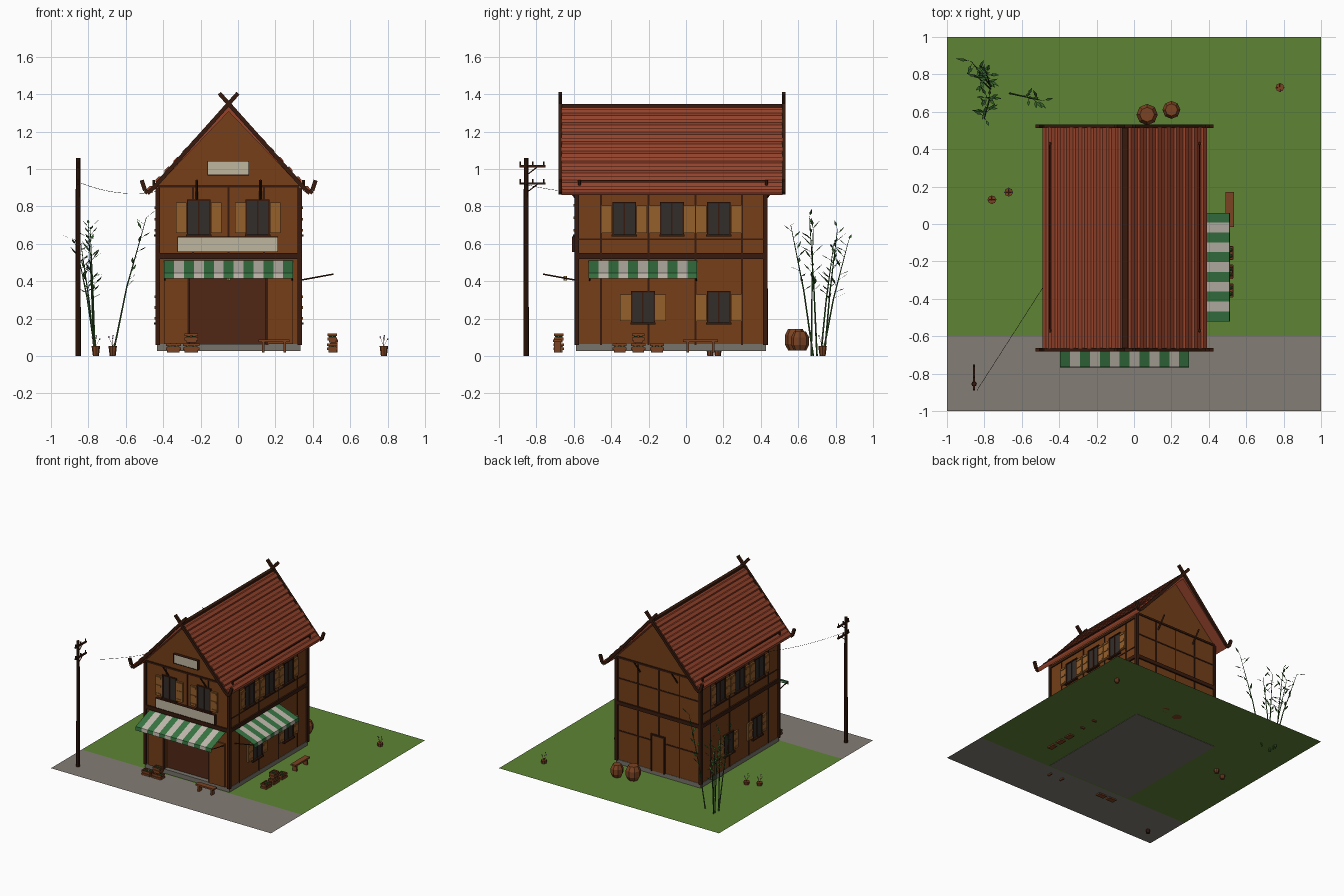
import bpy, bmesh, math, random
from mathutils import Vector, Matrix

if "Cube" in bpy.data.objects:
    bpy.data.objects.remove(bpy.data.objects["Cube"])
random.seed(4)
CX, Y0, Y1, G = -0.05, -0.585, 0.425, 0.03   # house centre x, front, back, ground level
X0, X1 = CX - 0.38, CX + 0.38


def mat(name, hexcol):
    m = bpy.data.materials.new(name)
    c = [int(hexcol[i:i + 2], 16) / 255 for i in (0, 2, 4)]
    m.diffuse_color = [*[v ** 2.2 for v in c], 1]
    m.use_nodes = True
    m.node_tree.nodes["Principled BSDF"].inputs["Base Color"].default_value = m.diffuse_color
    return m


WALL, DARK, MID = mat("wall", "74411f"), mat("dark_timber", "3a2015"), mat("shutter", "94602f")
TILE, GLASS, INSIDE = mat("tile", "94452f"), mat("glass", "36312e"), mat("interior", "512b1c")
GREEN, WHITE, SIGN = mat("awning_green", "3a7444"), mat("awning_white", "bfb8ac"), mat("sign", "bdb59d")
GRASS, ROAD, STONE = mat("grass", "5f8338"), mat("road", "837c75"), mat("stone", "77736a")
CRATE, LEAF, WIRE = mat("crate", "7a4426"), mat("leaf", "365c2c"), mat("wire", "25211f")
FLOWER, LAMP = mat("flower", "a58ab0"), mat("lamp", "c99a3c")


class Part:
    """Gathers simple solids into one named object."""
    def __init__(self, name, *mats):
        self.bm, self.name, self.mats = bmesh.new(), name, mats

    def box(self, x0, x1, y0, y1, z0, z1):
        m = Matrix.Translation(((x0 + x1) / 2, (y0 + y1) / 2, (z0 + z1) / 2))
        bmesh.ops.create_cube(self.bm, size=1, matrix=m @ Matrix.Diagonal((x1 - x0, y1 - y0, z1 - z0, 1)))

    def rod(self, a, b, r, r2=None, n=6):
        a, b = Vector(a), Vector(b)
        m = Matrix.Translation((a + b) / 2) @ (b - a).to_track_quat('Z', 'Y').to_matrix().to_4x4()
        bmesh.ops.create_cone(self.bm, cap_ends=True, segments=n, radius1=r,
                              radius2=r if r2 is None else r2, depth=(b - a).length, matrix=m)

    def prism(self, pts, y0, y1):
        a, b = ([self.bm.verts.new((x, y, z)) for x, z in pts] for y in (y0, y1))
        self.bm.faces.new(a)
        self.bm.faces.new(b[::-1])
        for i in range(len(pts)):
            j = (i + 1) % len(pts)
            self.bm.faces.new((a[j], a[i], b[i], b[j]))

    def face(self, pts, idx=0):
        f = self.bm.faces.new([self.bm.verts.new(p) for p in pts])
        f.material_index = idx

    def done(self, solid=True):
        if solid:
            bmesh.ops.recalc_face_normals(self.bm, faces=self.bm.faces)
        me = bpy.data.meshes.new(self.name)
        self.bm.to_mesh(me)
        for m in self.mats:
            me.materials.append(m)
        o = bpy.data.objects.new(self.name, me)
        bpy.context.collection.objects.link(o)
        return o


# ground and road
for name, m, a, b in (("grass", GRASS, -0.6, 1), ("road", ROAD, -1, -0.6)):
    p = Part(name, m)
    p.face([(-1, a, G), (1, a, G), (1, b, G), (-1, b, G)])
    p.done(False)

# house body with shop recess
p = Part("foundation", STONE); p.box(X0 - .003, X1 + .003, Y0 - .003, Y1 + .003, G - .002, .065); p.done()
p = Part("house_walls", WALL)
p.prism([(X0, .06), (X1, .06), (X1, .91), (CX, 1.315), (X0, .91)], Y0, Y1)
house = p.done()
p = Part("shop_cutter"); p.box(-.26, .15, Y0 - .1, Y0 + .04, .062, .44); cut = p.done()
cut.hide_render = True
cut.hide_set(True)
b = house.modifiers.new("recess", 'BOOLEAN'); b.object = cut; b.solver = 'EXACT'
p = Part("shop_interior", INSIDE); p.box(-.26, .15, Y0 + .034, Y0 + .05, .062, .44); p.done()
p = Part("shop_side_panels", WALL)
for x0, x1 in ((-.395, -.27), (.16, .295)):
    p.box(x0, x1, Y0 - .012, Y0, .065, .42)
p.done()

# timber frame
p = Part("timber_frame", DARK)
for x in (X0, X1):
    for y in (Y0, Y1):
        p.box(x - .012, x + .012, y - .012, y + .012, .06, .9)
for y in (Y0, Y1):
    p.box(X0, X1, y - .012, y + .012, .52, .55)
    p.box(X0, X1, y - .008, y + .008, .9, .915)
for x in (X0, X1):
    p.box(x - .012, x + .012, Y0, Y1, .52, .55)
    p.box(x - .008, x + .008, Y0, Y1, .87, .89)
    p.box(x - .004, x + .004, Y0, Y1, .62, .628)
    for y in (-.455, -.2, .05, .3):
        p.box(x - .004, x + .004, y - .005, y + .005, .06, .89)
for x in (-.24, -.05, .14):
    p.box(x - .005, x + .005, Y1 - .004, Y1 + .004, .36 if x == -.05 else .06, .9)
    p.box(x - .005, x + .005, Y0 - .004, Y0 + .004, .55, .9)
for z in (.3, .73):
    p.box(X0, X1, Y1 - .004, Y1 + .004, z, z + .01)
for x in (-.265, .155):
    p.box(x - .008, x + .008, Y0 - .008, Y0 + .008, .06, .44)
# gable brackets
for x in (CX - .17, CX + .17):
    for y, s in ((Y0, -1), (Y1, 1)):
        p.rod((x, y, .84), (x, y + s * .075, .94), .007, n=4)
p.done()

# back door
p = Part("back_door", WALL); p.box(-.1, .005, Y1, Y1 + .008, .06, .35); p.done()
p = Part("back_door_frame", DARK)
for a in (-.112, .005):
    p.box(a, a + .012, Y1, Y1 + .014, .06, .362)
p.box(-.112, .017, Y1, Y1 + .014, .35, .362)
p.done()

# windows: built on a wall given by origin and sideways/outward axes
glass, frame, shut = Part("window_glass", GLASS), Part("window_frames", DARK), Part("shutters", MID)


def window(org, u, out, z0, z1, w=.06):
    def bx(part, a, b, d, c, e):
        q = [Vector(org) + Vector(u) * s + Vector(out) * t for s, t in ((a, -.003), (b, d))]
        xs, ys = sorted(v.x for v in q), sorted(v.y for v in q)
        part.box(*xs, *ys, c, e)
    bx(glass, -w, w, .005, z0, z1)
    bx(frame, -w - .008, w + .008, .02, z0 - .012, z0)
    bx(frame, -w - .004, w + .004, .012, z1, z1 + .008)
    bx(frame, -.004, .004, .01, z0, z1)
    for s in (-1, 1):
        bx(frame, s * w - .004, s * w + .004, .012, z0, z1)
        a, b = sorted((s * (w + .005), s * (w + .062)))
        bx(shut, a, b, .012, z0 + .008, z1 - .01)
        for k in range(3):
            zz = z0 + .015 + k * (z1 - z0 - .045) / 2
            bx(shut, a + .006, b - .006, .017, zz, zz + .014)


for x in (-.21, .105):
    window((x, Y0, 0), (1, 0, 0), (0, -1, 0), .65, .83)
for x, s, low in ((X1, 1, (-.23, .175)), (X0, -1, (-.3, .07))):
    for y in (-.33, -.075, .175):
        window((x, y, 0), (0, 1, 0), (s, 0, 0), .65, .815)
    for y in low:
        window((x, y, 0), (0, 1, 0), (s, 0, 0), .18, .34)
for q in (glass, frame, shut):
    q.done()

# signs
for name, x0, x1, z0, z1 in (("shop_sign", -.32, .21, .56, .635), ("gable_sign", -.16, .055, .97, 1.04)):
    p = Part(name, SIGN); p.box(x0, x1, Y0 - .02, Y0, z0, z1); p.done()
    p = Part(name + "_frame", DARK)
    for z in (z0 - .004, z1):
        p.box(x0 - .004, x1 + .004, Y0 - .024, Y0, z, z + .004)
    for x in (x0 - .004, x1):
        p.box(x, x + .004, Y0 - .024, Y0, z0, z1)
    p.done()

# roof: stepped tile rows on each slope
EX, EZ, RZ, N = .435, .875, 1.335, 9
p = Part("roof_tiles", TILE)
d = Vector((-EX, RZ - EZ)); nrm = Vector((RZ - EZ, EX)).normalized()
top = []
for i in range(N):
    for t, h in ((0, .004), (.12, .014), (.5, .014), (.62, .004)):
        v = Vector((EX, EZ)) + d * ((i + t) / N) + nrm * h
        top.append((v.x, v.y))
prof = top + [(0, RZ + .004), (0, RZ - .028), (EX - .008, EZ - .014)]
for s in (-1, 1):
    p.prism([(CX + s * x, z) for x, z in prof], -.665, .515)
p.done()
p = Part("roof_ridge_and_snow_bars", DARK)
p.box(CX - .014, CX + .014, -.665, .515, RZ - .005, RZ + .012)
for s in (-1, 1):
    x = CX + s * .4
    p.rod((x, -.58, .936), (x, .43, .936), .004)
    for y in (-.57, .43):
        p.rod((x, y, .9), (x, y, .94), .008)
p.done()

# crossed barge boards with curled ends
p = Part("barge_boards", DARK)
for y in (-.672, .522):
    for s in (-1, 1):
        pts = [(-.05, 1.405), (.41, .89), (.433, .872), (.447, .885), (.465, .94)]
        for (a, c), (e, f) in zip(pts, pts[1:]):
            n = Vector((f - c, a - e)).normalized() * .011
            q = [(a + n.x, c + n.y), (e + n.x, f + n.y), (e - n.x, f - n.y), (a - n.x, c - n.y)]
            p.prism([(CX + s * u, v) for u, v in q], y - .009, y + .009)
p.done()

# striped awnings, one on the front and one on the right side
def awning(name, n, a0, a1, place):
    p, w = Part(name, GREEN, WHITE), (a1 - a0) / n
    for i in range(n):
        a, b = a0 + i * w, a0 + (i + 1) * w
        for (d0, z0), (d1, z1) in (((0, .512), (.18, .445)), ((.18, .445), (.182, .415))):
            p.face([place(a, d0, z0), place(b, d0, z0), place(b, d1, z1), place(a, d1, z1)], i % 2)
    p.done(False)
    p = Part(name + "_arms", DARK)
    for a in (a0 + .005, a1 - .005):
        p.rod(place(a, 0, .405), place(a, .18, .438), .004)
    p.done()


awning("front_awning", 13, -.395, .295, lambda a, d, z: (a, Y0 - d, z))
awning("side_awning", 11, -.52, .06, lambda a, d, z: (X1 + d, a, z))
p = Part("hanging_lamp", LAMP); p.rod((-.05, -.645, .405), (-.05, -.645, .428), .01); p.done()

# crates with produce
p, veg = Part("crates", CRATE), Part("produce", LEAF)
for x, y, z, lx, ly in ((-.345, -.68, .02, .075, .05), (-.25, -.68, .02, .08, .05), (-.25, -.68, .072, .065, .045),
                        (.505, -.355, .02, .05, .07), (.505, -.255, .02, .05, .07), (.505, -.255, .072, .045, .06),
                        (.505, -.155, .02, .05, .07)):
    p.box(x - lx / 2 + .004, x + lx / 2 - .004, y - ly / 2 + .004, y + ly / 2 - .004, z, z + .03)
    for s in (-1, 1):
        for k in (.012, .034):
            p.box(x - lx / 2, x + lx / 2, y + s * ly / 2 - .003, y + s * ly / 2 + .003, z + k, z + k + .014)
            p.box(x + s * lx / 2 - .003, x + s * lx / 2 + .003, y - ly / 2, y + ly / 2, z + k, z + k + .014)
    for k in range(4):
        c = (x + lx * (k % 2 - .5) * .45, y + ly * (k // 2 - .5) * .45, z + .037)
        bmesh.ops.create_icosphere(veg.bm, subdivisions=1, radius=.012, matrix=Matrix.Translation(c))
p.done(); veg.done()

# benches
for name, x0, x1, y0, y1 in (("front_bench", .11, .275, -.71, -.665), ("side_bench", .49, .535, -.015, .17)):
    p = Part(name, CRATE)
    p.box(x0, x1, y0, y1, .075, .088)
    for k in (0, 1):
        if x1 - x0 > y1 - y0:
            x = (x0 + .025, x1 - .025)[k]; p.box(x - .007, x + .007, y0 + .004, y1 - .004, .02, .075)
        else:
            y = (y0 + .025, y1 - .025)[k]; p.box(x0 + .004, x1 - .004, y - .007, y + .007, .02, .075)
    p.done()

# barrels and flower pots
p = Part("barrels", CRATE)
for x, y, r, h in ((.07, .585, .057, .115), (.2, .61, .048, .1)):
    for a, b, f, g in ((0, .3, .68, 1), (.3, .7, 1, 1), (.7, 1, 1, .68)):
        p.rod((x, y, G + a * h), (x, y, G + b * h), r * f, r * g, 8)
p.done()
p, fl = Part("flower_pots", CRATE), Part("flowers", FLOWER)
for x, y in ((-.76, .13), (-.67, .17), (.78, .73)):
    p.rod((x, y, 0), (x, y, .055), .016, .023, 8)
    for k in range(4):
        a = k * 1.6
        q = (x + .02 * math.cos(a), y + .02 * math.sin(a), .09 + .006 * k)
        p.rod((x, y, .05), q, .001, n=3)
        bmesh.ops.create_icosphere(fl.bm, subdivisions=1, radius=.005, matrix=Matrix.Translation(q))
p.done(); fl.done()

# utility pole with cross arms and wire
p = Part("utility_pole", DARK)
p.rod((-.855, -.855, 0), (-.855, -.855, 1.06), .015, .012, 8)
for z in (1.015, .922):
    p.box(-.861, -.849, -.89, -.75, z - .006, z + .006)
    p.rod((-.855, -.855, z - .05), (-.855, -.79, z), .003)
    for y in (-.885, -.82, -.76):
        p.rod((-.855, y, z), (-.855, y, z + .025), .004)
p.done()
p = Part("wire", WIRE)
ends = Vector((-.84, -.89, .925)), Vector((X0, -.25, .88))
pts = [ends[0].lerp(ends[1], t / 8) - Vector((0, 0, .12 * t / 8 * (1 - t / 8))) for t in range(9)]
for a, c in zip(pts, pts[1:]):
    p.rod(a, c, .0012, n=3)
p.done()

# tall leaning bamboo
stems, leaves = Part("bamboo_stems", LEAF), Part("bamboo_leaves", LEAF)
for a, c in (((-.76, .73, 0), (-.87, .87, .62)), ((-.77, .74, 0), (-.79, .81, .68)), ((-.765, .72, 0), (-.84, .79, .6)),
             ((-.77, .68, 0), (-.8, .56, .7)), ((-.765, .67, 0), (-.79, .68, .68)), ((-.67, .7, 0), (-.49, .66, .74))):
    a, c = Vector(a), Vector(c)
    m = a.lerp(c, .5) + (Vector((a.x, a.y, 0)) - Vector((c.x, c.y, 0))) * .08
    stems.rod(a, m, .005, .004, 5); stems.rod(m, c, .004, .0015, 5)
    for k in range(11):
        o = m.lerp(c, k / 10)
        ang = random.uniform(0, 6.28)
        u = Vector((math.cos(ang), math.sin(ang), random.uniform(.3, 1.1))).normalized()
        w = Vector((-math.sin(ang), math.cos(ang), 0)) * .008
        b0, tip = o + u * .02, o + u * random.uniform(.06, .09)
        mid = b0.lerp(tip, .4)
        stems.rod(o, b0, .001, n=3)
        leaves.face([b0, mid + w, tip, mid - w])
stems.done(); leaves.done(False)
